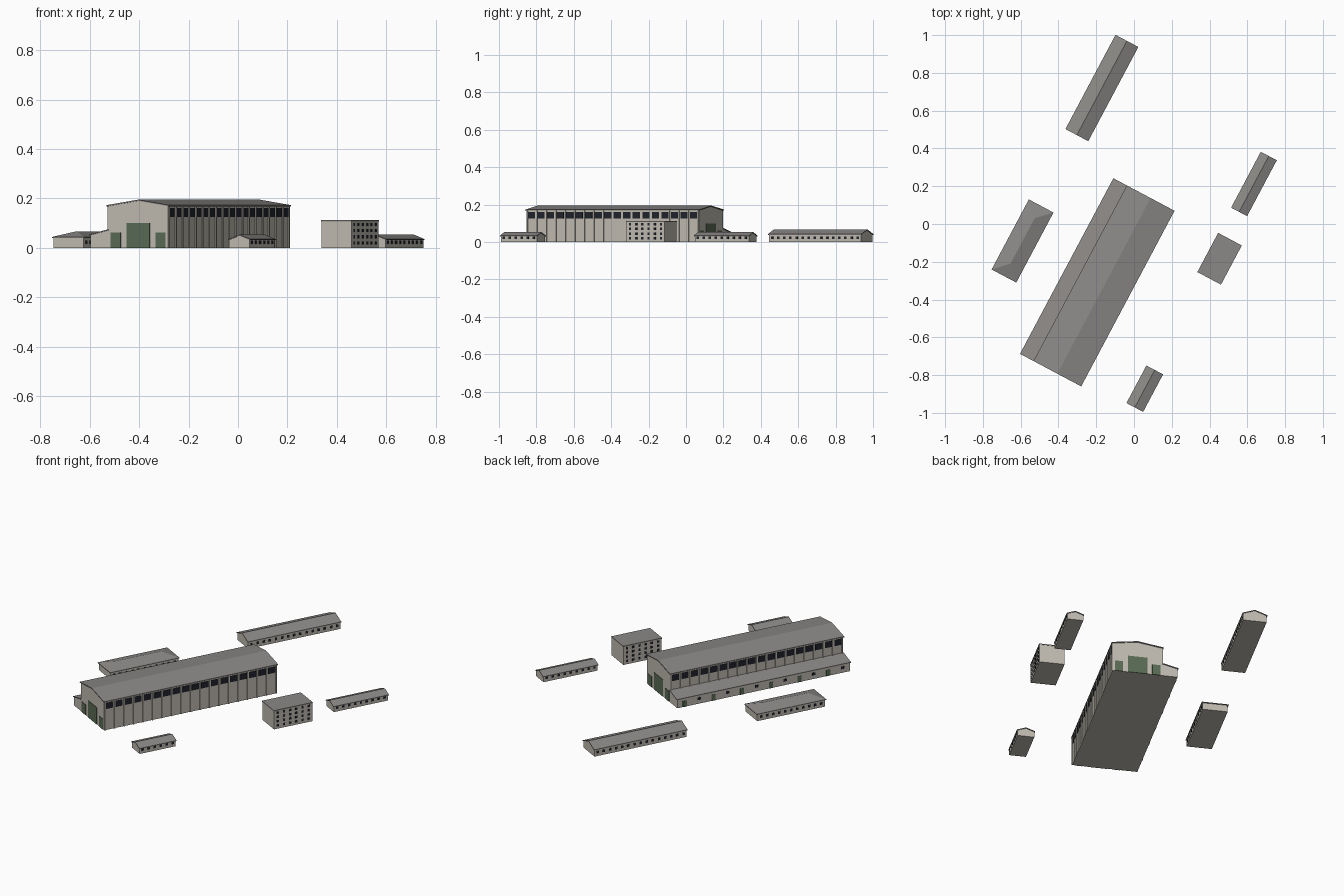
import bpy, bmesh
from math import radians
from mathutils import Matrix

cube = bpy.data.objects.get("Cube")
if cube:
    bpy.data.objects.remove(cube)


def material(name, rgb):
    m = bpy.data.materials.new(name)
    m.use_nodes = True
    m.diffuse_color = (*rgb, 1)
    m.node_tree.nodes["Principled BSDF"].inputs["Base Color"].default_value = (*rgb, 1)
    return m


WALL = material("pale plaster", (0.53, 0.5, 0.44))
ROOF = material("grey roofing", (0.26, 0.25, 0.24))
GLASS = material("dark glass", (0.014, 0.017, 0.025))
DOOR = material("green door", (0.1, 0.15, 0.09))
TILT = Matrix.Rotation(radians(-28), 4, 'Z')


def finish(bm, name, mat, site):
    """Turn a bmesh into an object on its site; local y runs along the building."""
    bmesh.ops.recalc_face_normals(bm, faces=bm.faces)
    mesh = bpy.data.meshes.new(name)
    bm.to_mesh(mesh)
    bm.free()
    mesh.materials.append(mat)
    ob = bpy.data.objects.new(name, mesh)
    ob.matrix_world = Matrix.Translation((*site, 0)) @ TILT
    bpy.context.collection.objects.link(ob)


def prism(name, mat, site, profile, length):
    """Extrude an (x, z) profile along the building's length."""
    bm = bmesh.new()
    face = bm.faces.new([bm.verts.new((x, -length / 2, z)) for x, z in profile])
    ext = bmesh.ops.extrude_face_region(bm, geom=[face])
    bmesh.ops.translate(bm, vec=(0, length, 0),
                        verts=[v for v in ext["geom"] if isinstance(v, bmesh.types.BMVert)])
    finish(bm, name, mat, site)


def boxes(name, mat, site, items):
    """Many boxes in one object; each item is (centre, size)."""
    bm = bmesh.new()
    for centre, size in items:
        bmesh.ops.create_cube(bm, size=1, matrix=Matrix.Translation(centre) @ Matrix.Diagonal((*size, 1)))
    finish(bm, name, mat, site)


def bays(length, count):
    return [length * ((i + 0.5) / count - 0.5) for i in range(count)]


def slab(line, thick):
    """Closed profile for a roof sheet below the given line."""
    return line + [(x, z - thick) for x, z in reversed(line)]


def side_windows(name, site, width, length, count, heights, size):
    boxes(name, GLASS, site, [((s * width / 2, y, z), (0.004, size, size))
                              for s in (-1, 1) for y in bays(length, count) for z in heights])


def barn(name, site, width, length, eave, ridge, count):
    w = width / 2 - 0.004
    prism(name + "_walls", WALL, site,
          [(-w, 0), (w, 0), (w, eave), (0, ridge - 0.004), (-w, eave)], length - 0.008)
    prism(name + "_roof", ROOF, site,
          slab([(-width / 2, eave), (0, ridge), (width / 2, eave)], 0.004), length)
    side_windows(name + "_windows", site, 2 * w, length - 0.01, count, [0.023], 0.014)


# Gabled sheds
barn("long_shed", (-0.17, 0.72), 0.137, 0.565, 0.043, 0.068, 15)
barn("rear_shed", (0.635, 0.212), 0.096, 0.335, 0.035, 0.053, 9)
barn("front_shed", (0.057, -0.872), 0.1, 0.225, 0.035, 0.053, 6)

# Hipped building
site, w, l, eave = (-0.59, -0.09), 0.074, 0.21, 0.044
boxes("hipped_walls", WALL, site, [((0, 0, eave / 2), (2 * w - 0.01, 2 * l - 0.01, eave))])
side_windows("hipped_windows", site, 2 * w - 0.01, 2 * l - 0.02, 11, [0.023], 0.014)
bm = bmesh.new()
base = [bm.verts.new((x, y, z)) for z in (eave - 0.004, eave)
        for x, y in ((-w, -l), (w, -l), (w, l), (-w, l))]
ends = [bm.verts.new((0, s * (l - w), 0.067)) for s in (-1, 1)]
low, top = base[:4], base[4:]
bm.faces.new(low)
for i in range(4):
    j = (i + 1) % 4
    bm.faces.new((low[i], low[j], top[j], top[i]))
bm.faces.new((top[0], top[1], ends[0]))
bm.faces.new((top[2], top[3], ends[1]))
bm.faces.new((top[1], top[2], ends[1], ends[0]))
bm.faces.new((top[3], top[0], ends[0], ends[1]))
finish(bm, "hipped_roof", ROOF, site)

# Flat-roofed office block
site = (0.453, -0.184)
boxes("office_walls", WALL, site, [((0, 0, 0.054), (0.138, 0.231, 0.108))])
boxes("office_roof", ROOF, site, [((0, 0, 0.11), (0.142, 0.235, 0.005))])
side_windows("office_windows", site, 0.138, 0.225, 6, [0.02, 0.045, 0.07, 0.095], 0.013)

# Main hall with low side aisle
site, length = (-0.194, -0.309), 1.053
left, right, mid = -0.103, 0.183, 0.04
prism("hall_walls", WALL, site,
      [(left + 0.006, 0), (right - 0.006, 0), (right - 0.006, 0.17), (mid, 0.19), (left + 0.006, 0.17)],
      length - 0.01)
prism("hall_roof", ROOF, site, slab([(left, 0.173), (mid, 0.195), (right, 0.173)], 0.005), length)
prism("aisle_walls", WALL, site,
      [(-0.18, 0), (left + 0.006, 0), (left + 0.006, 0.071), (-0.18, 0.051)], length - 0.01)
prism("aisle_roof", ROOF, site, slab([(-0.184, 0.054), (left + 0.006, 0.075)], 0.004), length)

# Clerestory windows and pilasters on both long sides
sides = [left + 0.006, right - 0.006]
run = length - 0.012
boxes("hall_windows", GLASS, site,
      [((x, y, 0.143), (0.004, 0.044, 0.036)) for x in sides for y in bays(run, 18)])
boxes("hall_pilasters", WALL, site,
      [((x, y, 0.084), (0.009, 0.007, 0.168)) for x in sides for y in bays(run * 19 / 18 - 0.008, 19)])

# Hall doors at both ends
ends = [s * (length / 2 - 0.005) for s in (-1, 1)]
boxes("hall_main_doors", DOOR, site, [((mid, y, 0.05), (0.106, 0.005, 0.1)) for y in ends])
boxes("hall_side_doors", DOOR, site,
      [((mid + s * 0.103, y, 0.031), (0.045, 0.005, 0.062)) for y in ends for s in (-1, 1)])

# Aisle doors and small windows
spots = bays(run, 12)
boxes("aisle_windows", GLASS, site, [((-0.18, y, 0.03), (0.004, 0.02, 0.015)) for y in spots[::2]])
boxes("aisle_doors", DOOR, site, [((-0.18, y, 0.018), (0.004, 0.024, 0.036)) for y in spots[1::2]])
